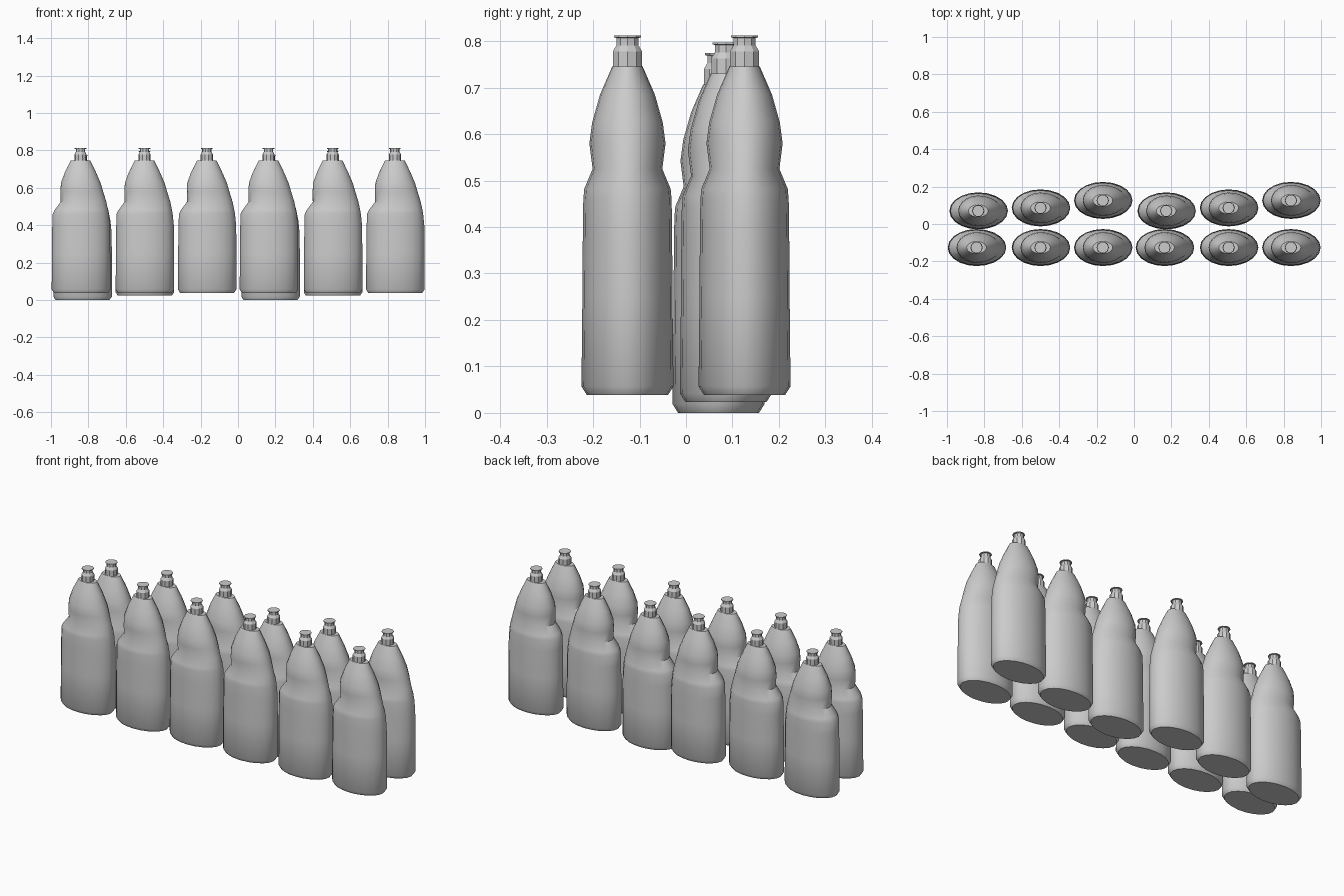
import bpy, bmesh
from math import cos, sin, pi, radians

if "Cube" in bpy.data.objects:
    bpy.data.objects.remove(bpy.data.objects["Cube"])


def loft(name, rings, sides):
    """Mesh from stacked rings: (z, left x reach, right x reach, half depth y)."""
    bm = bmesh.new()
    loops = []
    for z, left, right, depth in rings:
        loop = []
        for i in range(sides):
            a = 2 * pi * i / sides
            c = cos(a)
            loop.append(bm.verts.new(((right if c > 0 else left) * c, depth * sin(a), z)))
        loops.append(loop)
    for low, high in zip(loops, loops[1:]):
        for i in range(sides):
            j = (i + 1) % sides
            bm.faces.new((low[i], low[j], high[j], high[i]))
    bm.faces.new(loops[0][::-1])
    bm.faces.new(loops[-1])
    mesh = bpy.data.meshes.new(name)
    bm.to_mesh(mesh)
    bm.free()
    return mesh


def place(name, mesh, loc):
    obj = bpy.data.objects.new(name, mesh)
    obj.location = loc
    bpy.context.collection.objects.link(obj)
    return obj


# Oval bottle body with a grip dent on its left side
body = loft("bottle_body", [
    (0.038, 0.143, 0.146, 0.087),
    (0.057, 0.154, 0.159, 0.099),
    (0.250, 0.153, 0.159, 0.097),
    (0.400, 0.151, 0.157, 0.096),
    (0.460, 0.149, 0.151, 0.095),
    (0.482, 0.138, 0.147, 0.093),
    (0.525, 0.106, 0.138, 0.075),
    (0.580, 0.107, 0.121, 0.082),
    (0.625, 0.105, 0.108, 0.076),
    (0.685, 0.083, 0.082, 0.059),
    (0.745, 0.053, 0.053, 0.033),
], 20)

# Faceted neck collar with a flat cap disc
neck = loft("bottle_neck", [(z, r, r, r) for z, r in (
    (0.735, 0.033), (0.778, 0.033), (0.791, 0.025),
    (0.807, 0.025), (0.808, 0.031), (0.812, 0.031))], 10)

# Straight front row, and a back row with stepped depth and height
columns = (-0.842, -0.5, -0.167, 0.163, 0.506, 0.839)
steps = ((0.009, 0.070, -0.038), (0, 0.086, -0.015), (0, 0.126, 0))
spots = []
for i, x in enumerate(columns):
    spots.append(("front", i, (x, -0.126, 0)))
    dx, y, dz = steps[i % 3]
    spots.append(("back", i, (x + dx, y, dz)))

for row, i, loc in spots:
    b = place(f"{row}_bottle_body_{i + 1}", body, loc)
    place(f"{row}_bottle_neck_{i + 1}", neck, loc)

# Smooth body, crisp rims; the mesh is shared by all bottles
bpy.ops.object.select_all(action='DESELECT')
b.select_set(True)
bpy.context.view_layer.objects.active = b
bpy.ops.object.shade_smooth_by_angle(angle=radians(35))
